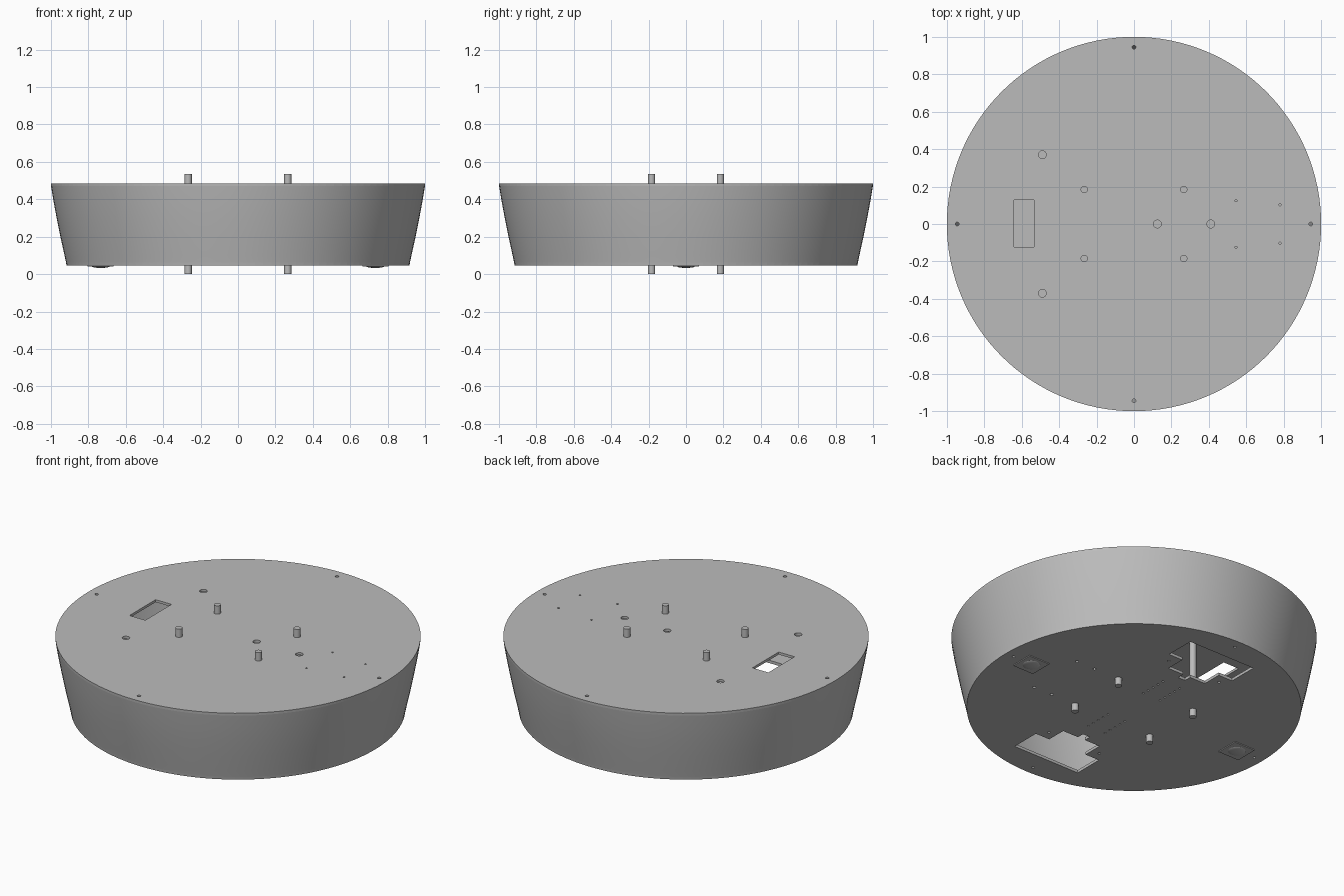
import bpy, bmesh, math
from mathutils import Matrix, Vector

cube = bpy.data.objects.get("Cube")
if cube:
    bpy.data.objects.remove(cube, do_unlink=True)

SEGMENTS = 128
BASE, FLOOR_TOP, DECK_BOTTOM, DECK_TOP = 0.045, 0.062, 0.47, 0.485

grey = bpy.data.materials.new("plain grey")
grey.use_nodes = True
grey.diffuse_color = (0.5, 0.5, 0.5, 1)
grey.node_tree.nodes["Principled BSDF"].inputs["Base Color"].default_value = (0.5, 0.5, 0.5, 1)


def finish(name, bm, smooth=False):
    bmesh.ops.recalc_face_normals(bm, faces=bm.faces)
    mesh = bpy.data.meshes.new(name)
    bm.to_mesh(mesh)
    bm.free()
    mesh.materials.append(grey)
    obj = bpy.data.objects.new(name, mesh)
    bpy.context.collection.objects.link(obj)
    if smooth:
        bpy.ops.object.select_all(action="DESELECT")
        obj.select_set(True)
        bpy.context.view_layer.objects.active = obj
        bpy.ops.object.shade_smooth_by_angle(angle=math.radians(35))
    return obj


def add_cylinder(bm, x, y, r, z0, z1, sides=20, r_top=None):
    bmesh.ops.create_cone(bm, cap_ends=True, segments=sides, radius1=r,
                          radius2=r_top or r, depth=z1 - z0,
                          matrix=Matrix.Translation((x, y, (z0 + z1) / 2)))


def add_prism(bm, outline, z0, z1):
    face = bm.faces.new([bm.verts.new((x, y, z0)) for x, y in outline])
    extruded = bmesh.ops.extrude_face_region(bm, geom=[face])["geom"]
    top = [v for v in extruded if isinstance(v, bmesh.types.BMVert)]
    bmesh.ops.translate(bm, verts=top, vec=(0, 0, z1 - z0))


def rectangle(x, y, half_x, half_y):
    return [(x - half_x, y - half_y), (x + half_x, y - half_y),
            (x + half_x, y + half_y), (x - half_x, y + half_y)]


def cut(obj, bm):
    cutter = finish("cutter", bm)
    cutter.hide_render = True
    mod = obj.modifiers.new("openings", "BOOLEAN")
    mod.operation, mod.solver, mod.object = "DIFFERENCE", "EXACT", cutter
    graph = bpy.context.evaluated_depsgraph_get()
    mesh = bpy.data.meshes.new_from_object(obj.evaluated_get(graph))
    obj.modifiers.clear()
    obj.data = mesh
    bpy.data.objects.remove(cutter, do_unlink=True)


# Hollow flared wall, turned from a closed profile
outer = [(0.919, FLOOR_TOP), (0.927, 0.1), (0.949, 0.2), (0.969, 0.3),
         (0.986, 0.39), (0.999, DECK_BOTTOM)]
profile = outer + [(r - 0.025, z) for r, z in reversed(outer)]
bm = bmesh.new()
verts = [bm.verts.new((r, 0, z)) for r, z in profile]
edges = [bm.edges.new((v, verts[i - 1])) for i, v in enumerate(verts)]
bmesh.ops.spin(bm, geom=verts + edges, cent=(0, 0, 0), axis=(0, 0, 1),
               angle=math.tau, steps=SEGMENTS)
bmesh.ops.remove_doubles(bm, verts=bm.verts, dist=0.0001)
finish("outer_wall", bm, smooth=True)

# Top deck with a slot, sensor holes and screw holes
bm = bmesh.new()
add_cylinder(bm, 0, 0, 0.999, DECK_BOTTOM, DECK_TOP, SEGMENTS, 1.0)
deck = finish("top_deck", bm)
bm = bmesh.new()
z0, z1 = DECK_BOTTOM - 0.02, DECK_TOP + 0.02
add_prism(bm, rectangle(-0.587, 0.003, 0.053, 0.125), z0, z1)
for x, y in [(-0.49, 0.37), (-0.49, -0.37), (0.125, 0), (0.41, 0)]:
    add_cylinder(bm, x, y, 0.021, z0, z1)
for side in (-1, 1):
    add_cylinder(bm, 0.545, side * 0.125, 0.006, z0, z1, 12)
    add_cylinder(bm, 0.78, side * 0.102, 0.006, z0, z1, 12)
    add_cylinder(bm, side * 0.945, 0, 0.01, z0, z1, 12)
    add_cylinder(bm, 0, side * 0.945, 0.01, z0, z1, 12)
cut(deck, bm)

# Floor plate with stepped wheel openings and mounting holes
bm = bmesh.new()
add_cylinder(bm, 0, 0, 0.916, BASE, FLOOR_TOP, SEGMENTS, 0.919)
floor = finish("floor_plate", bm)
bm = bmesh.new()
z0, z1 = BASE - 0.02, FLOOR_TOP + 0.02
half = [(0.225, 0.748), (0.225, 0.567), (0.13, 0.567), (0.13, 0.448),
        (0.025, 0.448), (0.025, 0.405)]
opening = half + [(-x, y) for x, y in reversed(half)]
for side in (-1, 1):
    add_prism(bm, [(x, y * side) for x, y in opening], z0, z1)
    add_cylinder(bm, side * 0.86, 0, 0.008, z0, z1, 12)
    add_cylinder(bm, 0, side * 0.86, 0.008, z0, z1, 12)
    for x in (0.435, 0.56):
        add_cylinder(bm, x, side * 0.182, 0.009, z0, z1, 12)
    for x in (-1, 1):
        add_cylinder(bm, x * 0.18, side * 0.51, 0.008, z0, z1, 12)
        for i in range(5):
            add_cylinder(bm, x * 0.06, side * (0.15 + 0.042 * i), 0.006, z0, z1, 10)
cut(floor, bm)

# Four posts running through both plates
for side_x, name_x in ((-1, "right"), (1, "left")):
    for side_y, name_y in ((-1, "front"), (1, "back")):
        bm = bmesh.new()
        add_cylinder(bm, side_x * 0.266, side_y * 0.184, 0.0195, 0, 0.535, 24)
        finish(f"{name_y}_{name_x}_post", bm, smooth=True)

# Ball casters with square mounts under the floor
for side, name in ((-1, "right"), (1, "left")):
    bm = bmesh.new()
    add_prism(bm, rectangle(side * 0.734, 0, 0.07, 0.07), BASE - 0.005, BASE + 0.004)
    finish(f"{name}_caster_mount", bm)
    bm = bmesh.new()
    bmesh.ops.create_uvsphere(bm, u_segments=32, v_segments=16, radius=0.05)
    bmesh.ops.scale(bm, verts=bm.verts, vec=Vector((1, 1, 0.2)))
    bmesh.ops.translate(bm, verts=bm.verts, vec=(side * 0.734, 0, BASE - 0.002))
    finish(f"{name}_caster_ball", bm, smooth=True)
